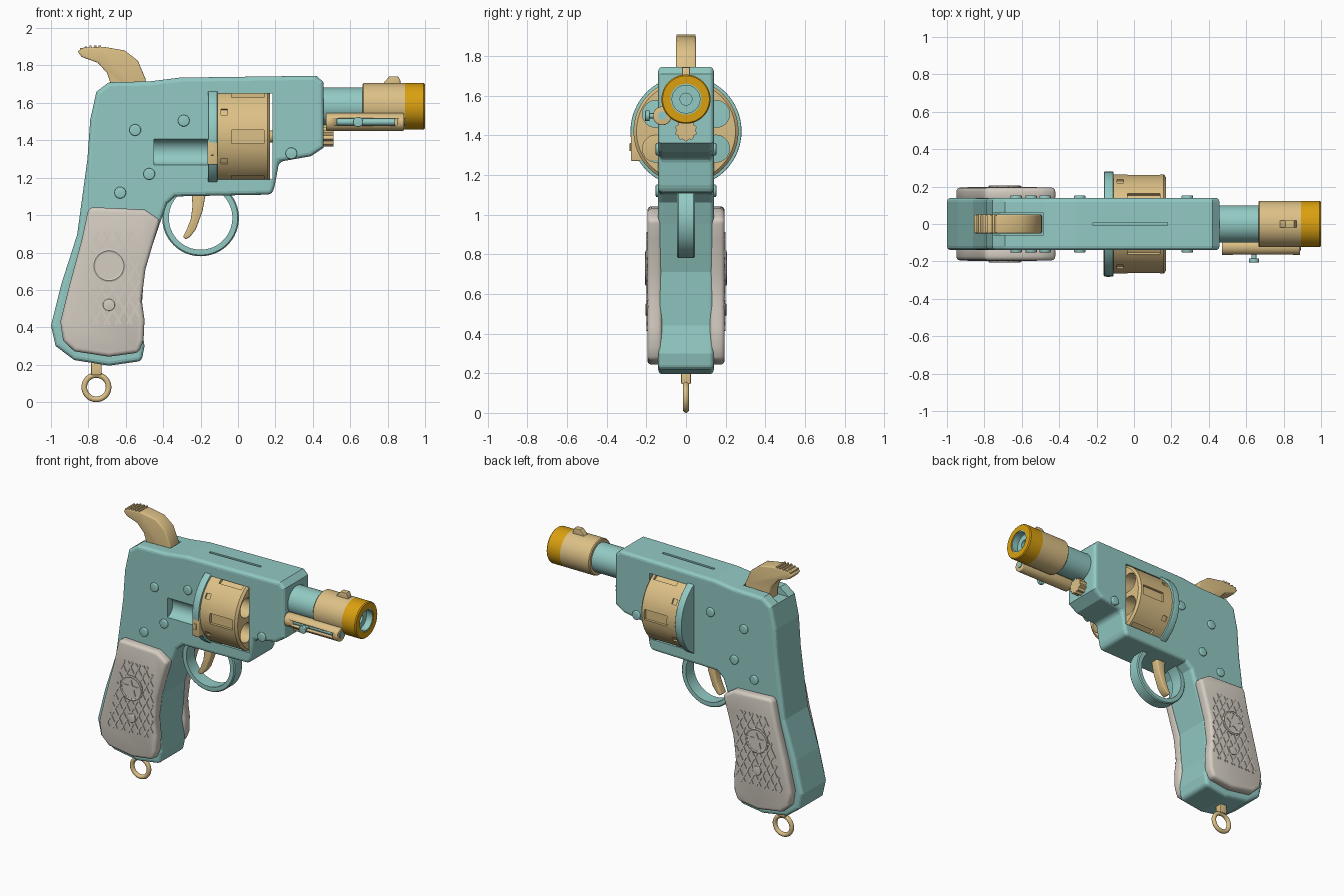
import bpy, bmesh
from math import pi, sin, cos, atan2, radians
from mathutils import Matrix, Vector

if "Cube" in bpy.data.objects:
    bpy.data.objects.remove(bpy.data.objects["Cube"], do_unlink=True)


def material(name, r, g, b):
    m = bpy.data.materials.new(name)
    m.use_nodes = True
    m.diffuse_color = (r, g, b, 1)
    m.node_tree.nodes["Principled BSDF"].inputs["Base Color"].default_value = (r, g, b, 1)
    return m


TEAL = material("soft teal", 0.29, 0.59, 0.55)
TAN = material("warm tan", 0.72, 0.53, 0.24)
GOLD = material("deep gold", 0.70, 0.35, 0.005)
GRIP = material("pale stone", 0.66, 0.61, 0.54)


def activate(ob):
    bpy.ops.object.select_all(action='DESELECT')
    ob.select_set(True)
    bpy.context.view_layer.objects.active = ob


def finish(name, bm, mat, bevel=0, smooth=True, limit=60):
    bmesh.ops.recalc_face_normals(bm, faces=bm.faces[:])
    me = bpy.data.meshes.new(name)
    bm.to_mesh(me)
    bm.free()
    ob = bpy.data.objects.new(name, me)
    bpy.context.collection.objects.link(ob)
    me.materials.append(mat)
    activate(ob)
    if bevel:
        mod = ob.modifiers.new("bevel", 'BEVEL')
        mod.width, mod.segments = bevel, 3
        mod.limit_method, mod.angle_limit = 'ANGLE', radians(limit)
        bpy.ops.object.modifier_apply(modifier="bevel")
    if smooth:
        bpy.ops.object.shade_smooth_by_angle(angle=radians(32))
    return ob


def prism(name, pts, y0, y1, mat, bevel=0, smooth=True):
    """Outline in x, z pushed from y0 to y1."""
    bm = bmesh.new()
    a = [bm.verts.new((x, y0, z)) for x, z in pts]
    b = [bm.verts.new((x, y1, z)) for x, z in pts]
    bm.faces.new(a)
    bm.faces.new(b[::-1])
    for i in range(len(pts)):
        j = (i + 1) % len(pts)
        bm.faces.new((a[i], b[i], b[j], a[j]))
    return finish(name, bm, mat, bevel, smooth)


def box(name, x, y, z, mat, bevel=0, turn=None):
    """Box from three ranges, optionally transformed."""
    bm = bmesh.new()
    mid = Vector([(r[0] + r[1]) / 2 for r in (x, y, z)])
    size = [r[1] - r[0] for r in (x, y, z)]
    m = Matrix.Translation(mid) @ Matrix.Diagonal((*size, 1))
    bmesh.ops.create_cube(bm, size=1, matrix=(turn or Matrix()) @ m)
    return finish(name, bm, mat, bevel)


def rod(name, axis, start, length, r, mat, bevel=0, segs=48):
    """Cylinder from a start point along +x or +y."""
    bm = bmesh.new()
    d = Vector((1, 0, 0)) if axis == 'X' else Vector((0, 1, 0))
    rot = Matrix.Rotation(pi / 2, 4, 'Y' if axis == 'X' else 'X')
    m = Matrix.Translation(Vector(start) + d * length / 2) @ rot
    bmesh.ops.create_cone(bm, cap_ends=True, segments=segs, radius1=r, radius2=r,
                          depth=length, matrix=m)
    return finish(name, bm, mat, bevel)


def lathe(name, profile, z, mat, axis='X', x=0, segs=48):
    """Closed profile of (along, radius) revolved round an x or y axis."""
    bm = bmesh.new()
    rings = []
    for i in range(segs):
        a = 2 * pi * i / segs
        if axis == 'X':
            ring = [(p, r * cos(a), z + r * sin(a)) for p, r in profile]
        else:
            ring = [(x + r * cos(a), p, z + r * sin(a)) for p, r in profile]
        rings.append([bm.verts.new(v) for v in ring])
    n = len(profile)
    for i in range(segs):
        p, q = rings[i], rings[(i + 1) % segs]
        for k in range(n):
            l = (k + 1) % n
            bm.faces.new((p[k], p[l], q[l], q[k]))
    return finish(name, bm, mat)


def cut(ob, cutter):
    activate(ob)
    mod = ob.modifiers.new("cut", 'BOOLEAN')
    mod.operation, mod.solver, mod.object = 'DIFFERENCE', 'EXACT', cutter
    bpy.ops.object.modifier_apply(modifier="cut")
    bpy.data.objects.remove(cutter, do_unlink=True)


# Frame with drum window, loading channel, hammer slot and sight groove
frame = prism("frame", [
    (-.69, 1.71), (-.757, 1.66), (-.79, 1.51), (-.805, 1.3), (-.86, .895), (-.945, .63),
    (-1, .41), (-.975, .3), (-.875, .225), (-.69, .195), (-.515, .22), (-.5, .3),
    (-.52, .44), (-.5, .71), (-.42, .95), (-.38, 1.06), (-.335, 1.1), (.18, 1.11),
    (.195, 1.15), (.22, 1.285), (.39, 1.315), (.457, 1.36), (.457, 1.71), (.42, 1.745),
    (-.31, 1.735), (-.47, 1.715)], -.14, .14, TEAL, .022, smooth=False)
cut(frame, box("window_cutter", (-.11, .185), (-.4, .4), (1.19, 1.65), TEAL))
cut(frame, rod("channel_cutter", 'X', (-.45, -.152, 1.338), .3, .07, TEAL))
cut(frame, box("hammer_cutter", (-.785, -.485), (-.058, .058), (1.66, 1.9), TEAL))
cut(frame, box("groove_cutter", (-.22, .18), (-.009, .009), (1.72, 1.9), TEAL))

# Frame screws on both sides
for i, (x, z) in enumerate([(-.55, 1.455), (-.29, 1.505), (-.475, 1.22), (-.63, 1.12), (.285, 1.33)]):
    rod(f"frame_screw_{i + 1}", 'Y', (x, -.153, z), .306, .031, TEAL, .006, 24)

# Drum with through chambers, side flutes and stop notches
DRUM_Z = 1.42
drum = lathe("drum", [(-.11, .03), (-.11, .265), (.158, .265), (.172, .25), (.172, .03)], DRUM_Z, TAN)
for i in range(6):
    a = i * pi / 3
    b = a + pi / 6
    cut(drum, rod("chamber_cutter", 'X', (-.2, .175 * cos(b), DRUM_Z + .175 * sin(b)), .5, .068, TAN, segs=32))
    up = Matrix.Translation((0, 0, DRUM_Z))
    cut(drum, box("flute_cutter", (-.035, .14), (.245, .3), (-.036, .036), TAN,
                  turn=up @ Matrix.Rotation(a, 4, 'X')))
    cut(drum, box("notch_cutter", (-.09, -.055), (.254, .3), (-.018, .018), TAN,
                  turn=up @ Matrix.Rotation(b, 4, 'X')))
activate(drum)
bpy.ops.object.shade_smooth_by_angle(angle=radians(32))
rod("drum_axle", 'X', (-.12, 0, DRUM_Z), .32, .032, TAN)
rod("recoil_plate", 'X', (-.16, 0, DRUM_Z), .05, .28, TEAL, .004, 64)
box("loading_gate", (-.163, -.109), (-.278, -.1), (1.27, 1.41), TAN, .006)
box("gate_latch", (-.147, -.127), (-.284, -.2), (1.32, 1.36), TAN, .003)

# Barrel, sleeve and muzzle
BARREL_Z = 1.582
lathe("barrel", [(.4, .03), (.4, .1), (.95, .1), (.95, .03)], BARREL_Z, TEAL)
rod("bore_back", 'X', (.85, 0, BARREL_Z), .02, .035, TEAL)
lathe("barrel_sleeve", [(.665, .09), (.665, .118), (.671, .124), (.893, .124), (.893, .09)], BARREL_Z, TAN)
lathe("muzzle_ring", [(.893, .078), (.893, .124), (.993, .124), (1, .118), (1, .078)], BARREL_Z, GOLD)
lathe("muzzle_liner", [(.9, .07), (.9, .079), (.996, .079), (.996, .07)], BARREL_Z, TEAL)
prism("front_sight", [(.765, 1.68), (.785, 1.715), (.81, 1.742), (.855, 1.742), (.868, 1.72), (.868, 1.68)],
      -.02, .02, TAN, .004)

# Ejector housing with sliding rod and knob
housing = rod("ejector_housing", 'X', (.47, -.12, 1.498), .418, .047, TAN, .005)
cut(housing, box("slot_cutter", (.53, .85), (-.3, -.125), (1.48, 1.516), TAN))
rod("ejector_rod", 'X', (.5, -.128, 1.498), .34, .018, TEAL, segs=24)
rod("ejector_tip", 'X', (.87, -.12, 1.498), .022, .022, TEAL, segs=24)
rod("ejector_stem", 'Y', (.642, -.19, 1.498), .06, .013, TEAL, segs=20)
rod("ejector_knob", 'Y', (.642, -.206, 1.498), .022, .027, TEAL, .004, 24)

# Fluted axle knob under the barrel
bm = bmesh.new()
rim = [(.052 + .005 * cos(10 * t), t) for t in (2 * pi * k / 60 for k in range(60))]
ends = [[bm.verts.new((x, r * sin(t), 1.425 + r * cos(t))) for r, t in rim] for x in (.44, .51)]
for e in ends:
    bm.faces.new(e)
for k in range(60):
    n = (k + 1) % 60
    bm.faces.new((ends[0][k], ends[0][n], ends[1][n], ends[1][k]))
finish("axle_knob", bm, TAN)

# Trigger, guard and hammer
lathe("trigger_guard", [(-.045, .17), (-.045, .198), (-.038, .205), (.038, .205), (.045, .198), (.045, .17)],
      .985, TEAL, 'Y', -.2, 64)
prism("trigger", [(-.25, 1.15), (-.175, 1.15), (-.175, 1.1), (-.19, 1.02), (-.225, .925), (-.255, .885),
                  (-.28, .87), (-.295, .883), (-.275, .92), (-.252, .98), (-.243, 1.05)],
      -.03, .03, TAN, .008)
prism("hammer", [(-.68, 1.6), (-.68, 1.7), (-.7, 1.76), (-.75, 1.815), (-.835, 1.845), (-.858, 1.875),
                 (-.825, 1.895), (-.72, 1.9), (-.605, 1.88), (-.535, 1.825), (-.495, 1.73), (-.49, 1.6)],
      -.05, .05, TAN, .008)
for i in range(5):
    x = -.845 + i * .025
    z = 1.882 + min(i, 2) * .007
    box(f"hammer_ridge_{i + 1}", (x, x + .013), (-.048, .048), (z - .02, z + .012), TAN, .003)

# Grip panels with crossed ribs, star medallion and screw
PANEL = [(-.8, 1.035), (-.775, 1.042), (-.5, 1.03), (-.415, .975), (-.445, .88), (-.495, .71), (-.515, .55),
         (-.5, .44), (-.505, .33), (-.53, .265), (-.69, .243), (-.875, .272), (-.935, .33), (-.95, .43),
         (-.9, .63), (-.835, .87)]
STAR = [(-.69 + r * sin(k * pi / 5), .73 + r * cos(k * pi / 5))
        for k, r in enumerate([.058, .025] * 5)]
for side, s in (("left", 1), ("right", -1)):
    prism(f"{side}_grip_panel", PANEL, s * .12, s * .195, GRIP, .022)
    bm = bmesh.new()
    for lean in (.55, -.55):
        for i in range(-14, 15):
            line = [(-.7 + i * .06 + lean * (z - .66), z) for z in (.415 + k * .005 for k in range(100))]
            line = [p for p in line if -.89 + .26 * (p[1] - .415) < p[0] < -.525]
            if len(line) < 6:
                continue
            a, b = Vector((line[0][0], 0, line[0][1])), Vector((line[-1][0], 0, line[-1][1]))
            d, mid = b - a, (a + b) / 2
            mid.y = s * .194
            m = Matrix.Translation(mid) @ Matrix.Rotation(atan2(d.x, d.z), 4, 'Y')
            bmesh.ops.create_cube(bm, size=1, matrix=m @ Matrix.Diagonal((.013, .01, d.length, 1)))
    finish(f"{side}_grip_ribs", bm, GRIP, smooth=False)
    rod(f"{side}_medallion", 'Y', (-.69, .18 if s > 0 else -.201, .73), .021, .08, GRIP)
    lathe(f"{side}_medallion_rim", [(s * .18, .072), (s * .18, .088), (s * .203, .088), (s * .206, .08), (s * .203, .072)],
          .73, GRIP, 'Y', -.69)
    prism(f"{side}_star", STAR, s * .195, s * .206, GRIP, smooth=False)
    rod(f"{side}_grip_screw", 'Y', (-.69, .18 if s > 0 else -.203, .52), .023, .032, GRIP, .004, 24)

# Lanyard ring under the butt
lathe("lanyard_ring", [(.015 * cos(k * pi / 6), .065 + .015 * sin(k * pi / 6)) for k in range(12)],
      .08, TAN, 'Y', -.757)
box("lanyard_mount", (-.785, -.73), (-.024, .024), (.145, .21), TAN, .005)
